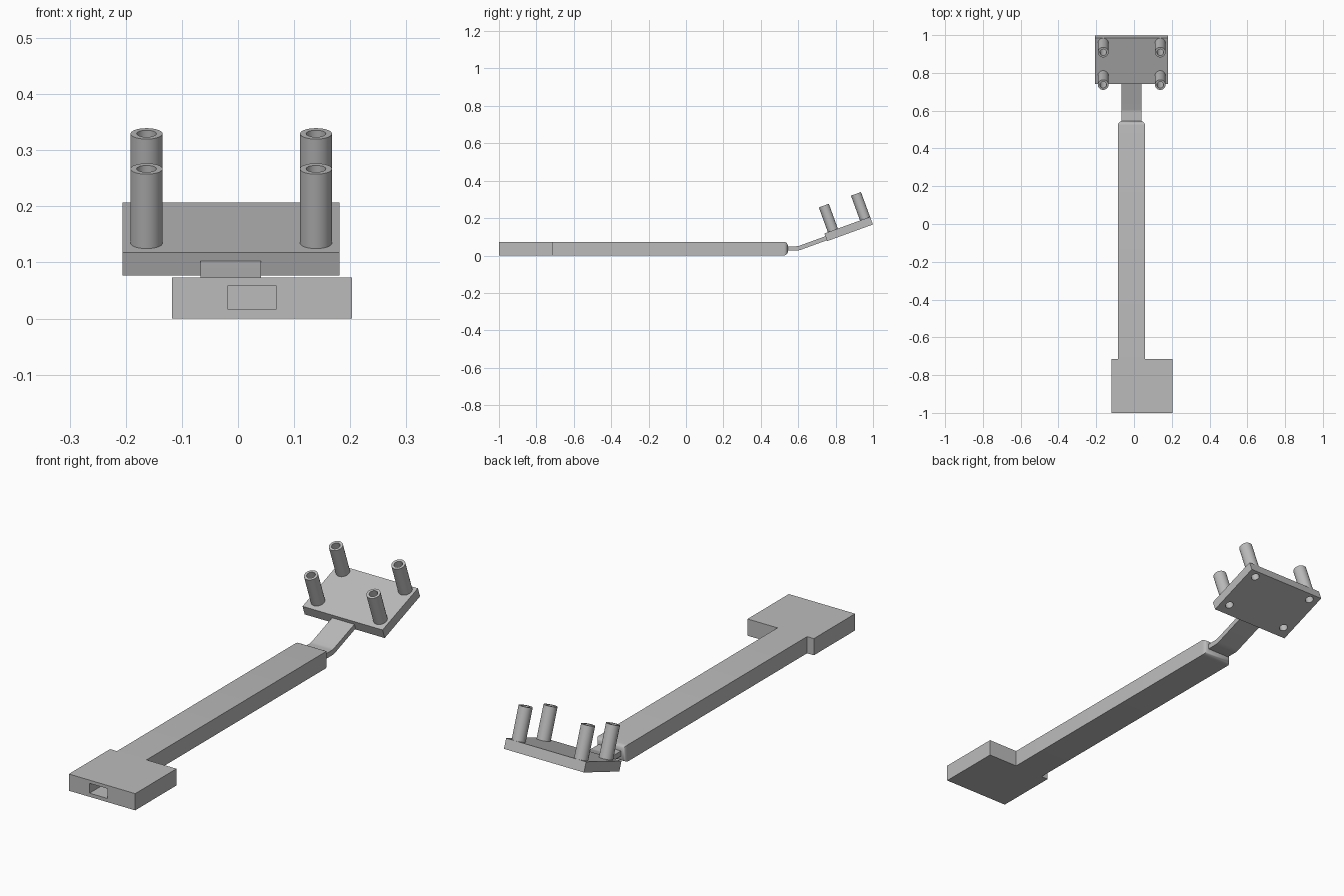
import bpy, bmesh, math
from mathutils import Matrix, Vector

if "Cube" in bpy.data.objects:
    bpy.data.objects.remove(bpy.data.objects["Cube"], do_unlink=True)

grey = bpy.data.materials.new("plain grey")
grey.use_nodes = True
colour = (0.5, 0.5, 0.5, 1)
grey.diffuse_color = colour
grey.node_tree.nodes["Principled BSDF"].inputs["Base Color"].default_value = colour


def finish(name, bm, matrix=Matrix()):
    bmesh.ops.recalc_face_normals(bm, faces=bm.faces)
    mesh = bpy.data.meshes.new(name)
    bm.to_mesh(mesh)
    bm.free()
    obj = bpy.data.objects.new(name, mesh)
    bpy.context.collection.objects.link(obj)
    mesh.materials.append(grey)
    obj.matrix_world = matrix
    return obj


def extrude(bm, points, offset):
    face = bm.faces.new([bm.verts.new(p) for p in points])
    result = bmesh.ops.extrude_face_region(bm, geom=[face])
    verts = [v for v in result["geom"] if isinstance(v, bmesh.types.BMVert)]
    bmesh.ops.translate(bm, verts=verts, vec=offset)


def box(name, low, high, matrix=Matrix()):
    bm = bmesh.new()
    (x0, y0, z0), (x1, y1, z1) = low, high
    extrude(bm, [(x0, y0, z0), (x1, y0, z0), (x1, y1, z0), (x0, y1, z0)], (0, 0, z1 - z0))
    return finish(name, bm, matrix)


def smooth(obj):
    bpy.ops.object.select_all(action="DESELECT")
    obj.select_set(True)
    bpy.context.view_layer.objects.active = obj
    bpy.ops.object.shade_smooth_by_angle(angle=math.radians(40))


def cut(obj, cutter):
    mod = obj.modifiers.new("cut", "BOOLEAN")
    mod.operation = "DIFFERENCE"
    mod.solver = "EXACT"
    mod.object = cutter
    cutter.hide_render = True
    cutter.hide_set(True)
    bpy.context.view_layer.objects.active = obj
    bpy.ops.object.modifier_apply(modifier=mod.name)
    bpy.data.objects.remove(cutter, do_unlink=True)


# Handle: wide foot and long bar in one outline, rounded at the far end
HEIGHT, BAR_END = 0.073, 0.545
bm = bmesh.new()
outline = [(-0.118, -1), (0.203, -1), (0.203, -0.715), (0.058, -0.715),
           (0.058, BAR_END), (-0.085, BAR_END), (-0.085, -0.715), (-0.118, -0.715)]
extrude(bm, [(x, y, 0) for x, y in outline], (0, 0, HEIGHT))
end_edges = [e for e in bm.edges if all(v.co.y > BAR_END - 0.001 for v in e.verts)
             and abs(e.verts[0].co.z - e.verts[1].co.z) < 0.001]
end_edges += [e for e in bm.edges if all(v.co.y > BAR_END - 0.001 for v in e.verts)
              and e not in end_edges]
bmesh.ops.bevel(bm, geom=end_edges, offset=0.022, segments=5, profile=0.5, affect="EDGES")
handle = finish("handle", bm)

# Rectangular socket in the front of the foot
cut(handle, box("socket_cutter", (-0.018, -1.1, 0.016), (0.068, -0.78, 0.059)))
smooth(handle)

# Tilted frame: origin on the plate's front top edge, z along its normal
tilt = math.radians(20)
frame = Matrix.Translation((0, 0.74, 0.118)) @ Matrix.Rotation(tilt, 4, "X")
THICK = 0.0436

# Neck: flat strip with a soft bend up to the plate
bend_y, bend_z, half, radius = 0.59, 0.038, 0.0115, 0.06
path = [Vector((0.52, bend_z, 0))]
normals = [0]
for i in range(7):
    a = tilt * i / 6
    path.append(Vector((bend_y + radius * math.sin(a), bend_z + radius * (1 - math.cos(a)), 0)))
    normals.append(a)
last = path[-1]
reach = (0.752 - last.x) / math.cos(tilt)
path.append(last + Vector((math.cos(tilt), math.sin(tilt), 0)) * reach)
normals.append(tilt)
side = [(p.x - s * half * math.sin(a), p.y + s * half * math.cos(a))
        for s, pts in ((1, list(zip(path, normals))), (-1, list(zip(path, normals))[::-1]))
        for p, a in pts]
bm = bmesh.new()
extrude(bm, [(-0.067, y, z) for y, z in side], (0.108, 0, 0))
smooth(finish("neck", bm))

# Plate with four through holes, and a tube standing over each hole
plate = box("plate", (-0.206, 0, -THICK), (0.181, 0.26, 0), frame)
OUTER, BORE, TUBE, SIDES = 0.0285, 0.0175, 0.141, 32
names = {(-0.163, 0.048): "front_right_tube", (0.139, 0.048): "front_left_tube",
         (-0.163, 0.231): "rear_right_tube", (0.139, 0.231): "rear_left_tube"}
for (x, y), name in names.items():
    bm = bmesh.new()
    bmesh.ops.create_cone(bm, segments=SIDES, radius1=BORE, radius2=BORE, depth=0.2, cap_ends=True)
    cut(plate, finish("hole_cutter", bm, frame @ Matrix.Translation((x, y, 0))))

    bm = bmesh.new()
    profile = [(BORE, 0), (OUTER, 0), (OUTER, TUBE), (BORE, TUBE)]
    verts = [bm.verts.new((r, 0, z)) for r, z in profile]
    edges = [bm.edges.new((verts[i], verts[(i + 1) % 4])) for i in range(4)]
    bmesh.ops.spin(bm, geom=verts + edges, axis=(0, 0, 1), cent=(0, 0, 0),
                   angle=math.tau, steps=SIDES, use_duplicate=False)
    bmesh.ops.remove_doubles(bm, verts=bm.verts, dist=0.0005)
    smooth(finish(name, bm, frame @ Matrix.Translation((x, y, 0))))
smooth(plate)
